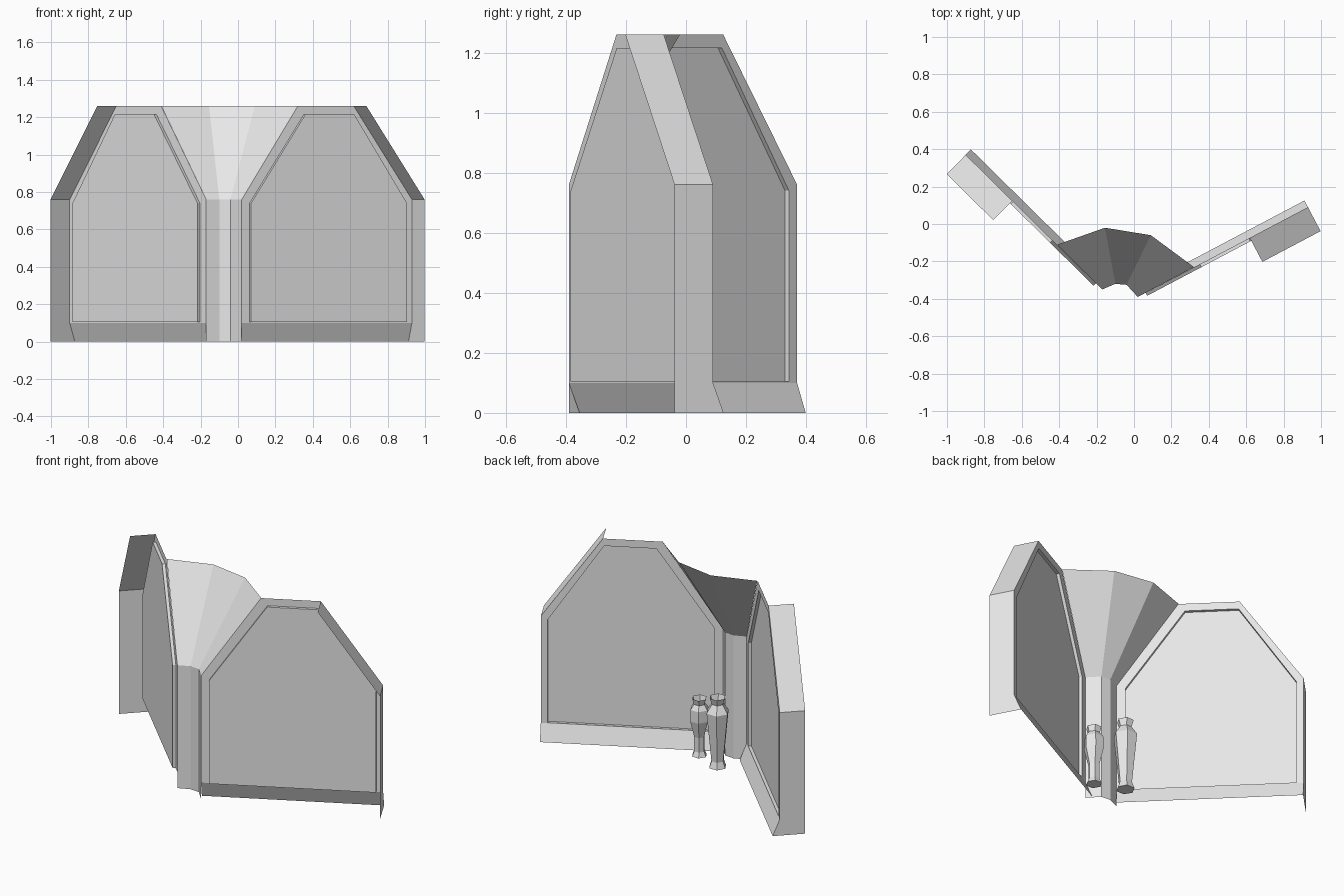
import bpy, bmesh, math
from mathutils import Vector

cube = bpy.data.objects.get("Cube")
if cube:
    bpy.data.objects.remove(cube, do_unlink=True)

grey = bpy.data.materials.new("plain_grey")
grey.use_nodes = True
colour = (0.8, 0.8, 0.8, 1)
grey.diffuse_color = colour
grey.node_tree.nodes["Principled BSDF"].inputs["Base Color"].default_value = colour

SHOULDER, TOP, PLINTH = 0.76, 1.26, 0.1
RETURN, FLARE, RECESS = 0.145, 0.04, 0.018


def finish(name, bm):
    mesh = bpy.data.meshes.new(name)
    bm.to_mesh(mesh)
    bm.free()
    mesh.materials.append(grey)
    obj = bpy.data.objects.new(name, mesh)
    bpy.context.collection.objects.link(obj)
    return obj


def loft(name, rows, closed=False, cap_first=False, cap_last=False):
    """Bridge successive rows of points with flat quads."""
    bm = bmesh.new()
    verts = [[bm.verts.new(p) for p in row] for row in rows]
    n = len(rows[0])
    for a, b in zip(verts, verts[1:]):
        for i in range(n if closed else n - 1):
            j = (i + 1) % n
            bm.faces.new((a[i], a[j], b[j], b[i]))
    if cap_first:
        bm.faces.new(verts[0][::-1])
    if cap_last:
        bm.faces.new(verts[-1])
    return finish(name, bm)


def wall(side, inner, outer):
    start, along = Vector((*inner, 0)), Vector((*outer, 0)) - Vector((*inner, 0))
    front = along.normalized().cross(Vector((0, 0, 1)))
    if front.y > 0:
        front = -front

    def at(u, z, n=0):
        return start + along * u + front * n + Vector((0, 0, z))

    # frame around a shallow pan-shaped panel
    edge = [(0, PLINTH), (0, SHOULDER), (0.33, TOP),
            (0.658, TOP), (1, SHOULDER), (1, PLINTH)]
    pane = [(0.046, 0.104), (0.046, 0.74), (0.365, 1.215),
            (0.652, 1.215), (0.962, 0.74), (0.962, 0.104)]
    loft(side + "_wall_panel",
         [[at(*p) for p in edge], [at(*p) for p in pane],
          [at(*p, RECESS) for p in pane]], closed=True, cap_last=True)
    # plinth splayed towards the back
    loft(side + "_plinth", [[at(0, 0, -FLARE), at(1, 0, -FLARE)],
                            [at(0, PLINTH), at(1, PLINTH)]])
    # end return that follows the outer edge
    ends = [(1, 0, -FLARE), (1, PLINTH, 0), (1, SHOULDER, 0), (0.658, TOP, 0)]
    loft(side + "_end_return",
         [[at(u, z, n), at(u, z, RETURN)] for u, z, n in ends])


wall("right", (-0.17, -0.35), (-0.9, 0.37))
wall("left", (0.02, -0.39), (0.93, 0.09))

# corner column opening into a fan-shaped canopy
foot = [(-0.17, -0.35), (-0.10, -0.32), (-0.04, -0.325), (0.02, -0.39)]
fan = [(-0.41, -0.11), (-0.155, -0.02), (0.09, -0.06), (0.32, -0.23)]
loft("corner_column", [[(*p, 0) for p in foot], [(*p, SHOULDER) for p in foot]])
loft("fan_canopy", [[(*p, SHOULDER) for p in foot], [(*p, TOP) for p in fan]])


def vase(name, x, y, profile):
    rows = []
    for r, z in profile:
        rows.append([(x + r * math.cos(k * math.pi / 3), y + r * math.sin(k * math.pi / 3), z)
                     for k in range(6)])
    loft(name, rows, closed=True, cap_first=True)


# open-topped vases behind the column
vase("tall_vase", -0.09, -0.18,
     [(0.052, 0), (0.038, 0.04), (0.042, 0.08), (0.068, 0.34), (0.035, 0.39), (0.048, 0.43)])
vase("short_vase", 0.08, -0.245,
     [(0.045, 0), (0.032, 0.03), (0.032, 0.12), (0.057, 0.22),
      (0.055, 0.29), (0.034, 0.32), (0.044, 0.355)])
